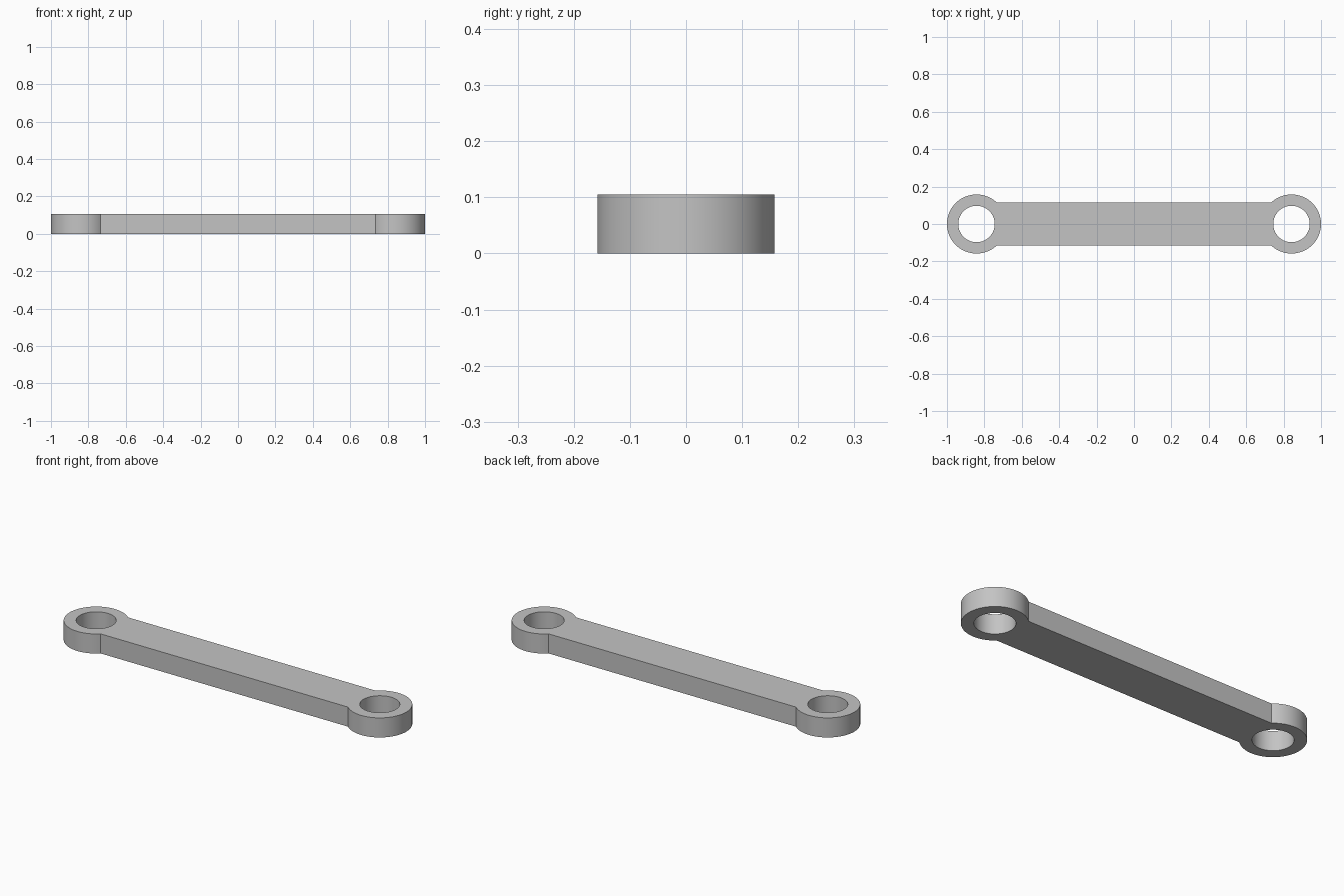
import bpy, bmesh
from math import pi, sin, cos, asin

cube = bpy.data.objects.get("Cube")
if cube:
    bpy.data.objects.remove(cube)

THICK = 0.105       # plate height
CENTRE = 0.842      # distance of each eye from the middle
EYE_R = 0.158
HOLE_R = 0.0975
HALF_WIDTH = 0.116  # half the bar width


def arc(side, radius, start, end, steps):
    """Points on an arc about the right (1) or left (-1) eye, turned half round for the left."""
    angles = [start + (end - start) * i / steps for i in range(steps + 1)]
    return [(side * (CENTRE + radius * cos(a)), side * radius * sin(a)) for a in angles]


def add_loop(bm, points):
    verts = [bm.verts.new((x, y, THICK / 2)) for x, y in points]
    return [bm.edges.new((v, verts[i - 1])) for i, v in enumerate(verts)]


# Flat link outline: two eye arcs joined by the straight bar sides, with a hole in each eye
bm = bmesh.new()
sweep = pi - asin(HALF_WIDTH / EYE_R)
edges = add_loop(bm, arc(1, EYE_R, -sweep, sweep, 64) + arc(-1, EYE_R, -sweep, sweep, 64))
for side in (1, -1):
    edges += add_loop(bm, arc(side, HOLE_R, 0, 2 * pi, 64)[:-1])
bmesh.ops.triangle_fill(bm, edges=edges, use_beauty=True, normal=(0, 0, 1))
bmesh.ops.recalc_face_normals(bm, faces=bm.faces)
mesh = bpy.data.meshes.new("link_arm")
bm.to_mesh(mesh)
bm.free()

link = bpy.data.objects.new("link_arm", mesh)
bpy.context.collection.objects.link(link)

# Thickness
solid = link.modifiers.new("thickness", 'SOLIDIFY')
solid.thickness = THICK
solid.offset = 0
bpy.ops.object.select_all(action='DESELECT')
link.select_set(True)
bpy.context.view_layer.objects.active = link
bpy.ops.object.modifier_apply(modifier=solid.name)
bpy.ops.object.shade_smooth_by_angle(angle=pi / 6)

# Grey metal
grey = bpy.data.materials.new("plain_grey")
grey.use_nodes = True
colour = (0.55, 0.55, 0.55, 1)
grey.diffuse_color = colour
grey.node_tree.nodes["Principled BSDF"].inputs["Base Color"].default_value = colour
link.data.materials.append(grey)
